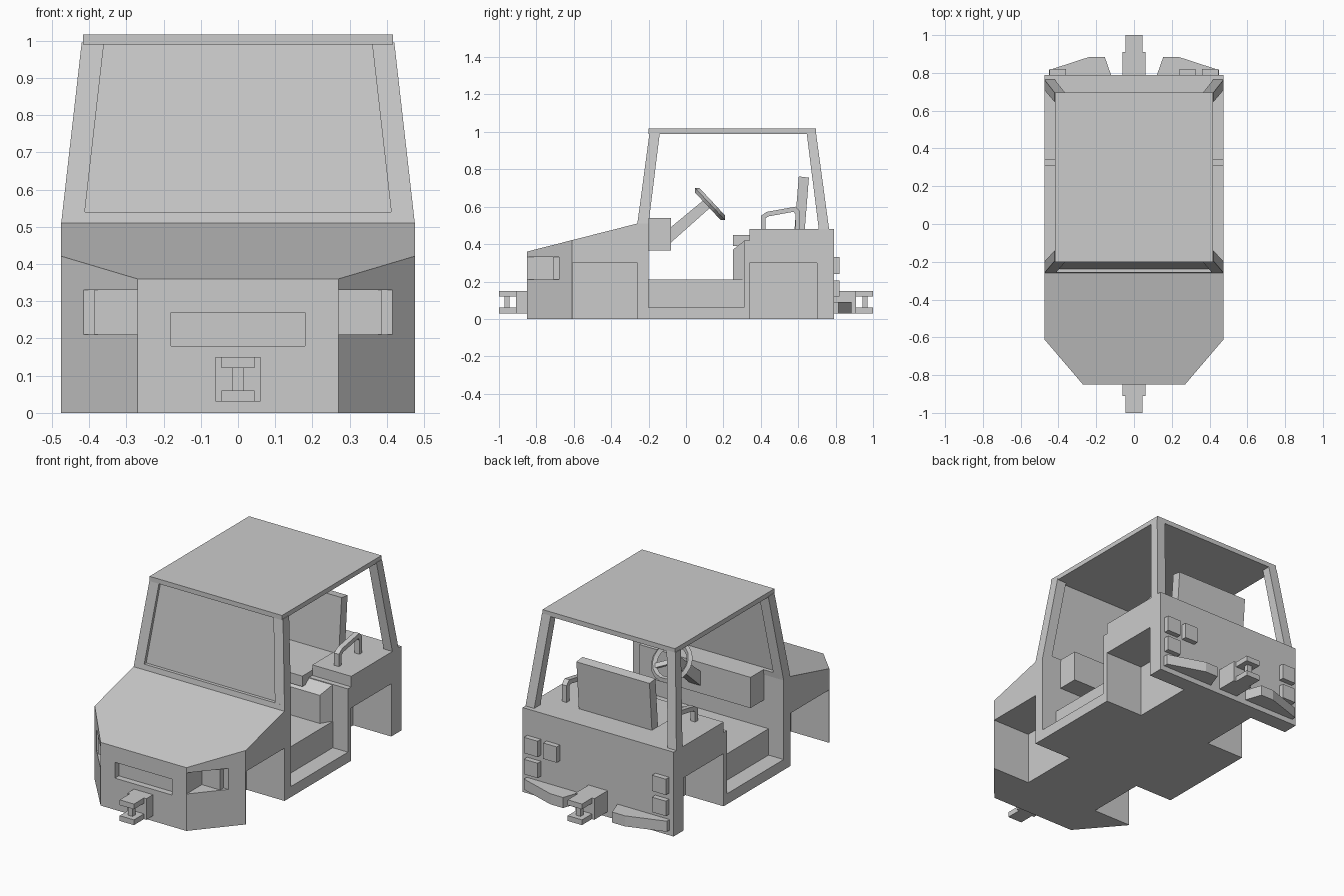
import bpy, bmesh, math
from mathutils import Matrix, Vector

if "Cube" in bpy.data.objects:
    bpy.data.objects.remove(bpy.data.objects["Cube"])


def solid(name, low, high):
    """Closed solid between two matching rings of points."""
    bm = bmesh.new()
    a = [bm.verts.new(p) for p in low]
    b = [bm.verts.new(p) for p in high]
    n = len(a)
    bm.faces.new(a)
    bm.faces.new(b[::-1])
    for i in range(n):
        j = (i + 1) % n
        bm.faces.new((a[i], b[i], b[j], a[j]))
    bmesh.ops.recalc_face_normals(bm, faces=bm.faces)
    me = bpy.data.meshes.new(name)
    bm.to_mesh(me)
    bm.free()
    ob = bpy.data.objects.new(name, me)
    bpy.context.collection.objects.link(ob)
    return ob


def rect(x0, x1, y0, y1, z):
    return [(x0, y0, z), (x1, y0, z), (x1, y1, z), (x0, y1, z)]


def box(name, x0, x1, y0, y1, z0, z1):
    return solid(name, rect(x0, x1, y0, y1, z0), rect(x0, x1, y0, y1, z1))


def side_profile(name, pts, x0, x1):
    return solid(name, [(x0, y, z) for y, z in pts], [(x1, y, z) for y, z in pts])


def mirror_x(ob):
    m = ob.modifiers.new("mirror", 'MIRROR')
    m.use_axis[0] = True
    return ob


def cut(ob, *dims):
    """Subtract a box and apply."""
    c = box("cutter", *dims)
    m = ob.modifiers.new("cut", 'BOOLEAN')
    m.operation, m.solver, m.object = 'DIFFERENCE', 'EXACT', c
    bpy.context.view_layer.objects.active = ob
    bpy.ops.object.modifier_apply(modifier=m.name)
    bpy.data.objects.remove(c)


# Front body: chamfered plan with sloping hood
def hood_z(y):
    return min(0.51, 0.36 + (y + 0.85) * 0.15 / 0.59)


plan = [(0.27, -0.85), (0.475, -0.61), (0.475, -0.26), (0.475, -0.2)]
plan += [(-x, y) for x, y in reversed(plan)]
front = solid("front_body", [(x, y, 0) for x, y in plan], [(x, y, hood_z(y)) for x, y in plan])
# split the top into its flat planes
bm = bmesh.new()
bm.from_mesh(front.data)
bmesh.ops.connect_verts_nonplanar(bm, angle_limit=0.01, faces=bm.faces)
bm.to_mesh(front.data)
bm.free()
cut(front, -0.18, 0.18, -0.9, -0.815, 0.18, 0.27)          # grille recess
for s in (-1, 1):
    def span(a, b):
        return sorted((s * a, s * b))
    cut(front, *span(0.235, 0.6), -0.607, -0.26, -0.1, 0.30)  # wheel well
    cut(front, *span(0.27, 0.6), -0.9, -0.68, 0.21, 0.33)     # headlight notch
mirror_x(box("headlight", 0.27, 0.385, -0.71, -0.675, 0.21, 0.33))

# Cab floor with side steps
box("side_step", -0.475, 0.475, -0.2, 0.31, 0, 0.06)
box("cab_floor", -0.38, 0.38, -0.2, 0.31, 0.05, 0.21)

# Rear body
rear = side_profile("rear_body", [(0.31, 0), (0.79, 0), (0.79, 0.48), (0.34, 0.48),
                                  (0.34, 0.42), (0.31, 0.42)], -0.475, 0.475)
for s in (-1, 1):
    cut(rear, *sorted((s * 0.235, s * 0.6)), 0.34, 0.70, -0.1, 0.30)
cut(rear, -0.23, 0.23, 0.325, 0.60, 0.41, 0.6)

# Seat
w = [(0.34, 0.25, 0.37), (0.38, 0.315, 0.42)]
solid("seat_base", [(-w[0][0], 0.25, 0.21), (w[0][0], 0.25, 0.21), (w[1][0], 0.315, 0.21), (-w[1][0], 0.315, 0.21)],
      [(-w[0][0], 0.25, 0.37), (w[0][0], 0.25, 0.37), (w[1][0], 0.315, 0.42), (-w[1][0], 0.315, 0.42)])
box("seat_cushion", -0.23, 0.23, 0.25, 0.60, 0.39, 0.45)
side_profile("seat_back", [(0.577, 0.44), (0.632, 0.44), (0.657, 0.755), (0.603, 0.762)], -0.23, 0.23)

# Handrails beside the seat
mirror_x(side_profile("handrail", [
    (0.40, 0.48), (0.40, 0.55), (0.43, 0.572), (0.585, 0.60), (0.61, 0.575), (0.61, 0.48),
    (0.585, 0.48), (0.585, 0.56), (0.575, 0.573), (0.44, 0.548), (0.425, 0.538), (0.425, 0.48)],
    0.325, 0.355))

# Cab frame: pillars, windshield and roof
mirror_x(solid("front_pillar", rect(0.415, 0.475, -0.26, -0.2, 0.51),
               rect(0.36, 0.42, -0.195, -0.14, 0.995)))
mirror_x(solid("rear_pillar", rect(0.42, 0.475, 0.71, 0.765, 0.48),
               rect(0.365, 0.42, 0.645, 0.695, 0.995)))
solid("windshield_sill", rect(-0.45, 0.45, -0.26, -0.2, 0.51),
      rect(-0.445, 0.445, -0.256, -0.196, 0.54))
solid("windshield", rect(-0.44, 0.44, -0.24, -0.22, 0.52),
      rect(-0.385, 0.385, -0.18, -0.16, 0.995))
box("roof", -0.417, 0.417, -0.2, 0.695, 0.99, 1.017)

# Dashboard and steering
box("dashboard", -0.35, 0.35, -0.205, -0.08, 0.365, 0.54)
side_profile("steering_column", [(-0.09, 0.40), (-0.09, 0.483), (0.10, 0.64), (0.135, 0.60)], -0.035, 0.035)
tilt = Matrix.Translation((0, 0.128, 0.615)) @ Matrix.Rotation(math.radians(-47), 4, 'X')
bpy.ops.mesh.primitive_torus_add(major_radius=0.102, minor_radius=0.017,
                                 major_segments=18, minor_segments=4)
wheel = bpy.context.object
wheel.name = "steering_wheel"
wheel.matrix_world = tilt
for i in range(3):
    spoke = box("wheel_spoke", -0.013, 0.013, 0, 0.10, -0.008, 0.008)
    spoke.matrix_world = tilt @ Matrix.Rotation(math.radians(60 + 120 * i), 4, 'Z')

# Tow hitches at both ends
for label, s, start in (("front", -1, 0.84), ("rear", 1, 0.78)):
    def along(a, b):
        return sorted((s * a, s * b))
    box(label + "_hitch_block", -0.06, 0.06, *along(start, 0.91), 0.03, 0.15)
    for z in (0.03, 0.12):
        box(label + "_hitch_plate", -0.045, 0.045, *along(0.90, 1.0), z, z + 0.03)
    box(label + "_hitch_pin", -0.015, 0.015, *along(0.945, 0.97), 0.05, 0.13)

# Rear bumper wings
wing = [(0.12, 0.785), (0.155, 0.885), (0.235, 0.885), (0.45, 0.815), (0.45, 0.785)]
mirror_x(solid("rear_bumper", [(x, y, 0.03) for x, y in wing], [(x, y, 0.09) for x, y in wing]))

# Tail lights
for z0, z1 in ((0.24, 0.33), (0.12, 0.205)):
    mirror_x(box("tail_light", 0.36, 0.447, 0.78, 0.82, z0, z1))
box("reverse_light", 0.24, 0.325, 0.78, 0.82, 0.24, 0.33)
